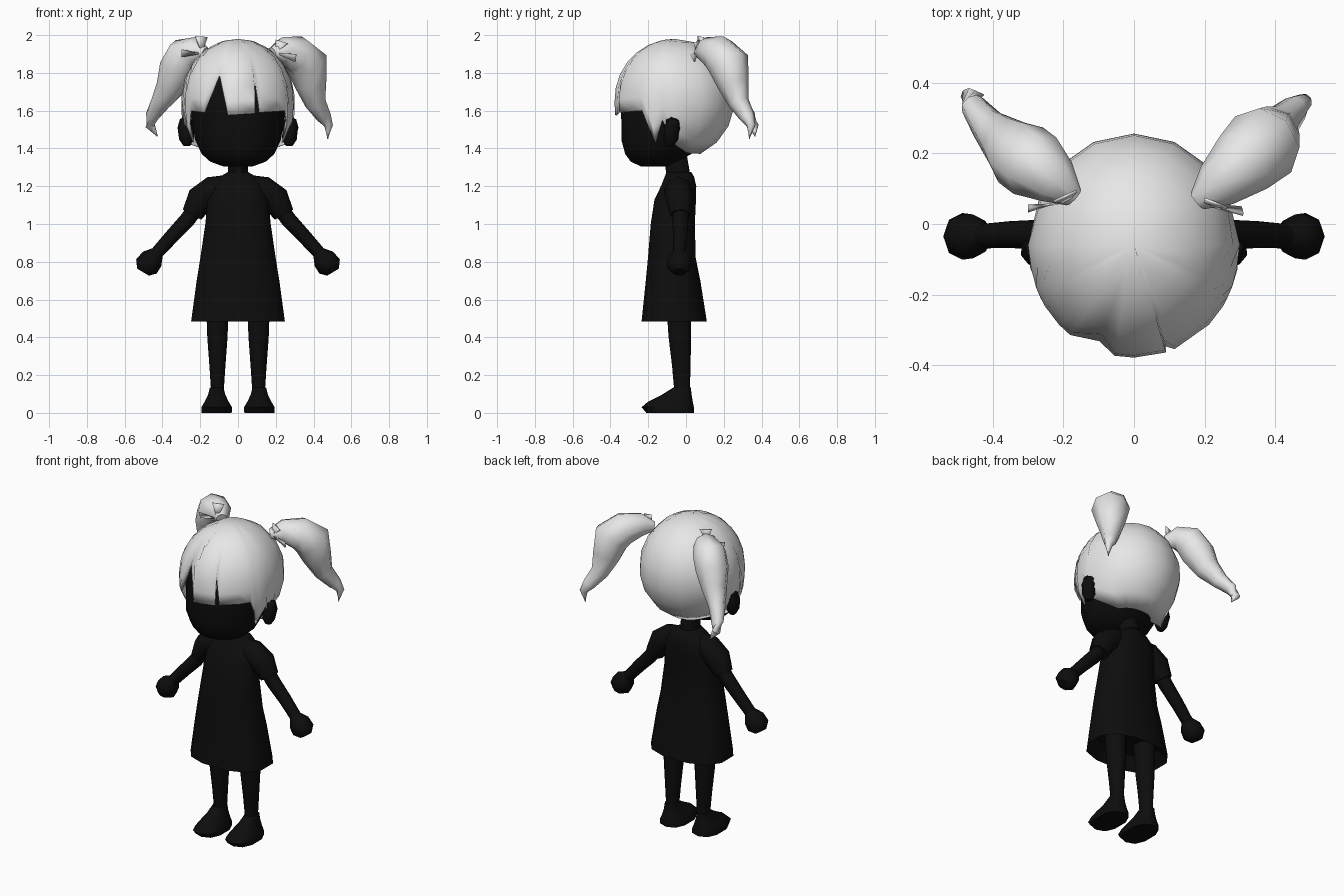
import bpy, bmesh, math
from mathutils import Vector

cube = bpy.data.objects.get("Cube")
if cube:
    bpy.data.objects.remove(cube, do_unlink=True)


def material(name, value):
    mat = bpy.data.materials.new(name)
    mat.use_nodes = True
    color = (value, value, value, 1)
    mat.diffuse_color = color
    bsdf = mat.node_tree.nodes["Principled BSDF"]
    bsdf.inputs["Base Color"].default_value = color
    return mat


HAIR = material("light grey hair", 0.8)
DARK = material("near black", 0.004)


def finish(name, bm, mat, thickness=0, angle=50):
    bmesh.ops.remove_doubles(bm, verts=bm.verts, dist=0.0005)
    bmesh.ops.recalc_face_normals(bm, faces=bm.faces)
    mesh = bpy.data.meshes.new(name)
    bm.to_mesh(mesh)
    bm.free()
    mesh.materials.append(mat)
    obj = bpy.data.objects.new(name, mesh)
    bpy.context.collection.objects.link(obj)
    if thickness:
        mod = obj.modifiers.new("thickness", "SOLIDIFY")
        mod.thickness = thickness
    bpy.ops.object.select_all(action="DESELECT")
    obj.select_set(True)
    bpy.context.view_layer.objects.active = obj
    bpy.ops.object.shade_smooth_by_angle(angle=math.radians(angle))
    return obj


def skin(name, rings, mat):
    """Bridge closed rings of points and cap both ends."""
    bm = bmesh.new()
    rows = [[bm.verts.new(p) for p in ring] for ring in rings]
    n = len(rows[0])
    for a, b in zip(rows, rows[1:]):
        for i in range(n):
            j = (i + 1) % n
            bm.faces.new((a[i], a[j], b[j], b[i]))
    bm.faces.new(rows[0])
    bm.faces.new(rows[-1])
    return finish(name, bm, mat)


def stack(name, levels, mat, cx=0, sides=12, power=1.0):
    """Horizontal oval rings: height, half width, front y, back y."""
    rings = []
    for z, w, front, back in levels:
        ring = []
        for i in range(sides):
            a = math.tau * (i + 0.5) / sides
            c, s = (math.copysign(abs(v) ** power, v) for v in (math.cos(a), math.sin(a)))
            ring.append((cx + w * c, (front + back) / 2 + (back - front) / 2 * s, z))
        rings.append(ring)
    return skin(name, rings, mat)


def tube(name, path, mat, sides=8):
    """Round sections across a path of x, y, z, radius."""
    pts = [Vector(p[:3]) for p in path]
    rings = []
    for i, p in enumerate(pts):
        tangent = pts[min(i + 1, len(pts) - 1)] - pts[max(i - 1, 0)]
        turn = tangent.to_track_quat("Z", "Y")
        ring = []
        for k in range(sides):
            a = math.tau * k / sides
            ring.append(p + turn @ Vector((math.cos(a), math.sin(a), 0)) * path[i][3])
        rings.append(ring)
    return skin(name, rings, mat)


# Head and neck
stack("head", [(1.305, .08, -.24, -.09), (1.33, .15, -.295, -.04), (1.37, .195, -.325, .03),
               (1.44, .23, -.345, .08), (1.55, .25, -.348, .2), (1.7, .275, -.35, .22),
               (1.85, .22, -.29, .15), (1.94, .1, -.17, .05)], DARK, sides=16)
stack("neck", [(1.22, .058, -.11, .035), (1.36, .055, -.115, .01)], DARK, sides=8)

# Hair cap: lower edge height by angle from the front
side_edge = [(57, 1.6), (62, 1.53), (68, 1.43), (78, 1.55), (90, 1.42), (117, 1.375), (180, 1.37)]
front_edge = [(-37, 1.59), (-21, 1.79), (-10.5, 1.575), (17.5, 1.585), (18.5, 1.76), (22.5, 1.59)]
edge = [(-t, z) for t, z in reversed(side_edge)] + front_edge + side_edge


def edge_height(t):
    for (t0, z0), (t1, z1) in zip(edge, edge[1:]):
        if t0 <= t <= t1:
            return z0 + (z1 - z0) * (t - t0) / (t1 - t0)


def cap_point(t, phi):
    c = math.cos(phi)
    p = 3 if abs(t) < 95 and c < 0 else 2
    r = (1 - abs(c) ** p) ** (1 / p)
    a = math.radians(t)
    return (.3 * r * math.sin(a), -.06 - .318 * r * math.cos(a), 1.66 + .32 * c)


angles = [t for t, _ in edge]
for k in range(-8, 8):
    if min(abs(k * 22.5 - t) for t in angles) > 5:
        angles.append(k * 22.5)
angles.sort()
bm = bmesh.new()
columns = []
ROWS = 8
for t in angles:
    low = math.acos((edge_height(t) - 1.66) / .32)
    columns.append([bm.verts.new(cap_point(t, low * i / ROWS)) for i in range(ROWS + 1)])
for a, b in zip(columns, columns[1:]):
    for i in range(ROWS):
        bm.faces.new((a[i], a[i + 1], b[i + 1], b[i]))
finish("hair_cap", bm, HAIR, .008)

# Pigtails, each with its own hang
tube("left_pigtail", [(.18, .065, 1.905, .03), (.235, .11, 1.92, .07), (.31, .175, 1.9, .1),
                      (.365, .225, 1.85, .112), (.385, .25, 1.74, .085), (.41, .28, 1.64, .056),
                      (.455, .325, 1.565, .04), (.48, .345, 1.52, .024), (.475, .335, 1.45, .003)], HAIR)
tube("right_pigtail", [(-.17, .075, 1.905, .03), (-.22, .12, 1.92, .07), (-.28, .165, 1.895, .1),
                       (-.32, .195, 1.82, .1), (-.36, .23, 1.72, .076), (-.415, .28, 1.635, .05),
                       (-.455, .335, 1.57, .036), (-.465, .36, 1.52, .026), (-.427, .365, 1.465, .003)], HAIR)


# Ribbon bows: two thin loops fanning out of a knot
def bow(name, knot, loops):
    bm = bmesh.new()
    for loop in loops:
        bm.faces.new([bm.verts.new(p) for p in (knot, *loop)])
    finish(name, bm, HAIR, .008)


bow("left_bow", (.2, .06, 1.905), [((.2, .075, 1.975), (.265, .05, 1.955)),
                                   ((.31, .03, 1.9), (.305, .05, 1.86))])
bow("right_bow", (-.19, .06, 1.905), [((-.16, .09, 1.99), (-.225, .06, 1.995)),
                                      ((-.3, .04, 1.925), (-.3, .055, 1.885))])

# Dress, with the inside of the skirt turned up under the hem
stack("dress", [(.56, .2, -.18, .05), (.485, .255, -.24, .115), (.7, .225, -.217, .08),
                (.82, .205, -.205, .055), (1.0, .178, -.19, .05), (1.13, .165, -.17, .056),
                (1.2, .15, -.135, .057), (1.25, .1, -.115, .045), (1.275, .055, -.105, .03)],
      DARK, sides=12, power=.8)

# Paired parts
for side, s in (("left", 1), ("right", -1)):
    def limb(name, path):
        tube(f"{side}_{name}", [(s * x, y, z, r) for x, y, z, r in path], DARK)

    limb("sleeve", [(.06, -.045, 1.2, .06), (.13, -.04, 1.18, .075), (.2, -.035, 1.13, .075),
                    (.243, -.03, 1.05, .056)])
    limb("arm", [(.22, -.03, 1.09, .042), (.27, -.03, 1.02, .042), (.35, -.03, .935, .038),
                 (.44, -.035, .835, .034)])
    limb("hand", [(.425, -.035, .85, .034), (.455, -.035, .815, .062), (.485, -.035, .775, .066),
                  (.503, -.035, .745, .036)])
    limb("ear", [(.27, -.085, 1.415, .02), (.272, -.08, 1.45, .04), (.277, -.075, 1.51, .045),
                 (.275, -.07, 1.55, .034), (.27, -.07, 1.567, .015)])
    stack(f"{side}_leg", [(.11, .036, -.065, .024), (.25, .046, -.078, .028), (.4, .058, -.097, .032),
                          (.58, .065, -.11, .03)], DARK, s * .109, 8)
    stack(f"{side}_shoe", [(0, .083, -.21, .042), (.03, .084, -.235, .042), (.06, .066, -.2, .036),
                           (.095, .048, -.13, .03), (.135, .037, -.066, .025)],
          DARK, s * .113, 10, .8)
